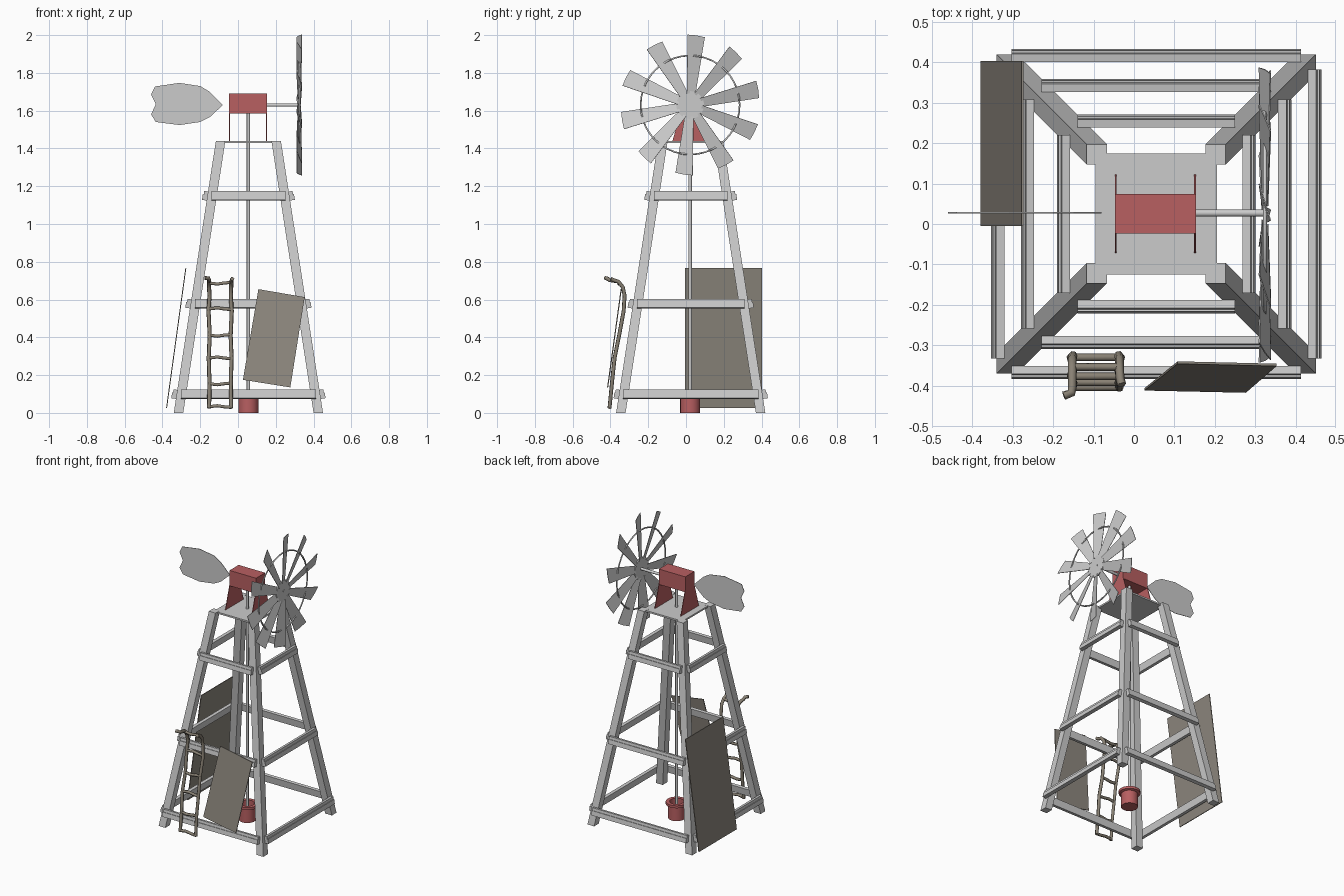
import bpy, bmesh, math
from mathutils import Vector, Matrix

if "Cube" in bpy.data.objects:
    bpy.data.objects.remove(bpy.data.objects["Cube"])

CX, CY = 0.055, 0.025           # tower axis
SLOPE = (0.395 - 0.172) / 1.44  # lean of the legs


def material(name, rgb):
    m = bpy.data.materials.new(name)
    m.diffuse_color = (*rgb, 1)
    m.use_nodes = True
    m.node_tree.nodes["Principled BSDF"].inputs["Base Color"].default_value = m.diffuse_color
    return m


STEEL = material("pale_grey_steel", (0.60, 0.60, 0.60))
RED = material("faded_red", (0.48, 0.115, 0.12))
SHEET = material("weathered_sheet", (0.27, 0.245, 0.21))
WOOD = material("grey_brown_wood", (0.25, 0.22, 0.175))


def mesh_object(name, verts, faces, mat, smooth=False):
    me = bpy.data.meshes.new(name)
    me.from_pydata([tuple(v) for v in verts], [], faces)
    bm = bmesh.new()
    bm.from_mesh(me)
    bmesh.ops.recalc_face_normals(bm, faces=bm.faces)
    bm.to_mesh(me)
    bm.free()
    me.materials.append(mat)
    ob = bpy.data.objects.new(name, me)
    bpy.context.collection.objects.link(ob)
    if smooth:
        me.shade_smooth()
        me.set_sharp_from_angle(angle=math.radians(40))
    return ob


def loft(name, a, b, mat, smooth=False):
    """Solid between two matching outlines."""
    n = len(a)
    faces = [tuple(range(n)), tuple(range(n, 2 * n))]
    faces += [(i, (i + 1) % n, n + (i + 1) % n, n + i) for i in range(n)]
    return mesh_object(name, list(a) + list(b), faces, mat, smooth)


def extrude(name, outline, offset, mat):
    a = [Vector(p) - Vector(offset) / 2 for p in outline]
    return loft(name, a, [p + Vector(offset) for p in a], mat)


def box(name, x0, x1, y0, y1, z0, z1, mat):
    return extrude(name, [(x, y, (z0 + z1) / 2) for x, y in
                          ((x0, y0), (x1, y0), (x1, y1), (x0, y1))], (0, 0, z1 - z0), mat)


def rod(name, p, q, r, mat, n=12):
    p, q = Vector(p), Vector(q)
    rot = (q - p).to_track_quat('Z', 'Y')
    ring = [rot @ Vector((r * math.cos(t), r * math.sin(t), 0))
            for t in (2 * math.pi * i / n for i in range(n))]
    return loft(name, [p + v for v in ring], [q + v for v in ring], mat, True)


def tube(name, points, r, mat, cyclic=False):
    cu = bpy.data.curves.new(name, 'CURVE')
    cu.dimensions = '3D'
    cu.bevel_depth = r
    cu.bevel_resolution = 1
    cu.use_fill_caps = True
    sp = cu.splines.new('POLY')
    sp.points.add(len(points) - 1)
    for s, p in zip(sp.points, points):
        s.co = (*p, 1)
    sp.use_cyclic_u = cyclic
    cu.materials.append(mat)
    ob = bpy.data.objects.new(name, cu)
    bpy.context.collection.objects.link(ob)
    return ob


# Four leaning legs
for i, (sx, sy) in enumerate(((-1, -1), (1, -1), (1, 1), (-1, 1))):
    def square(h, z):
        return [(CX + sx * a, CY + sy * b, z) for a, b in
                ((h, h), (h - .05, h), (h - .05, h - .05), (h, h - .05))]
    loft(f"tower_leg_{i+1}", square(.395, 0), square(.172, 1.44), STEEL)

# Three levels of rails fixed outside the legs, with a stepped section
profile = [(0, -.024), (.025, -.024), (.025, .006), (.020, .006), (.020, .024), (0, .024)]
for lvl, z in enumerate((.098, .577, 1.148)):
    face = .395 - SLOPE * z
    half = face - .022
    for k in range(4):
        turn = Matrix.Translation((CX, CY, 0)) @ Matrix.Rotation(k * math.pi / 2, 4, 'Z')
        ends = [[turn @ Vector((s * half, -(face + o - SLOPE * h), z + h + SLOPE * o))
                 for o, h in profile] for s in (-1, 1)]
        loft(f"rail_{lvl+1}_{k+1}", *ends, STEEL)

# Top platform and gearbox on two splayed plates
box("top_platform", CX - .15, CX + .15, CY - .15, CY + .15, 1.428, 1.439, STEEL)
box("gearbox", -.047, .153, CY - .049, CY + .049, 1.585, 1.69, RED)
for nm, x in (("rear", -.045), ("front", .151)):
    extrude(nm + "_gearbox_stand", [(x, CY - .097, 1.439), (x, CY + .097, 1.439),
                                    (x, CY + .049, 1.60), (x, CY - .049, 1.60)], (.004, 0, 0), RED)

# Pump rod and flanged well pipe
rod("pump_rod", (CX, CY - .003, .002), (CX, CY - .003, 1.59), .009, STEEL)
prof = [(.0, .0), (.053, 0), (.053, .09), (.068, .095), (.068, .112), (.044, .112), (.044, .02), (.0, .02)]
N = 20
verts, faces = [], []
for i in range(N):
    t = 2 * math.pi * i / N
    verts += [(CX + r * math.cos(t), CY - .003 + r * math.sin(t), z) for r, z in prof]
m = len(prof)
for i in range(N):
    for j in range(m - 1):
        a, b = i * m + j, ((i + 1) % N) * m + j
        faces.append((a, b, b + 1, a + 1))
pump = mesh_object("well_pump_base", verts, faces, RED)
bm = bmesh.new()
bm.from_mesh(pump.data)
bmesh.ops.remove_doubles(bm, verts=bm.verts, dist=1e-5)
bmesh.ops.recalc_face_normals(bm, faces=bm.faces)
bm.to_mesh(pump.data)
bm.free()
pump.data.shade_smooth()
pump.data.set_sharp_from_angle(angle=math.radians(35))

# Wheel: shaft, hub, ring and ten pitched blades
WX, WY, WZ = .324, CY - .003, 1.63
rod("wheel_shaft", (.15, CY + .002, WZ), (WX + .006, CY + .002, WZ), .009, STEEL)
rod("wheel_hub", (WX - .005, WY, WZ), (WX + .004, WY, WZ), .074, STEEL, 20)
tube("wheel_ring", [(WX, WY + .262 * math.cos(t), WZ + .262 * math.sin(t))
                    for t in (2 * math.pi * i / 40 for i in range(40))], .005, STEEL, True)
pitch = math.radians(17)
for k in range(10):
    turn = Matrix.Translation((WX, WY, WZ)) @ Matrix.Rotation(math.radians(-5 - 36 * k), 4, 'X')
    twist = Matrix.Rotation(pitch, 4, 'Z')
    pts = [twist @ Vector((0, w, r)) for w, r in ((-.024, .06), (.024, .06), (.048, .364), (0, .37), (-.048, .37))]
    n = twist @ Vector((.0015, 0, 0))
    loft(f"wheel_blade_{k+1}", [turn @ (p - n) for p in pts], [turn @ (p + n) for p in pts], STEEL)

# Tail vane
vane = [(-.08, 1.63), (-.15, 1.70), (-.20, 1.73), (-.31, 1.747), (-.44, 1.728), (-.46, 1.685),
        (-.435, 1.635), (-.46, 1.58), (-.435, 1.54), (-.31, 1.524), (-.20, 1.54), (-.15, 1.565)]
extrude("tail_vane", [(x, CY + .003, z) for x, z in vane], (0, .003, 0), STEEL)

# Loose sheets leaning on the tower
extrude("left_leaning_sheet", [(-.378, -.005, .027), (-.378, .403, .027),
                               (-.276, .403, .768), (-.276, -.005, .768)], (.005, 0, 0), SHEET)
extrude("front_leaning_sheet", [(x, -.412 + (z - .155) * .138, z) for x, z in
                                ((.026, .175), (.277, .135), (.353, .613), (.108, .655))],
        (0, .006, 0), SHEET)

# Crooked ladder with hooked tops
side = [(-.405, .025), (-.392, .16), (-.378, .29), (-.354, .41), (-.330, .54),
        (-.325, .62), (-.334, .665), (-.358, .695)]
wob = [0, .002, -.002, .003, -.003, .002, 0, 0]
tube("ladder_left_rail", [(-.153 + w, y, z) for (y, z), w in zip(side, wob)]
     + [(-.153, -.405, .703), (-.155, -.418, .712), (-.174, -.425, .714)], .011, WOOD)
tube("ladder_right_rail", [(-.036 - w, y, z) for (y, z), w in zip(side, wob)]
     + [(-.034, -.385, .703), (-.030, -.398, .710)], .011, WOOD)
for i, (y, z) in enumerate(((-.404, .032), (-.392, .155), (-.377, .29), (-.354, .412), (-.330, .55), (-.354, .688))):
    d = .006 * (-1) ** i
    tube(f"ladder_rung_{i+1}", [(-.155, y, z), (-.11, y, z + d), (-.07, y, z), (-.034, y, z - d / 2)], .0095, WOOD)
